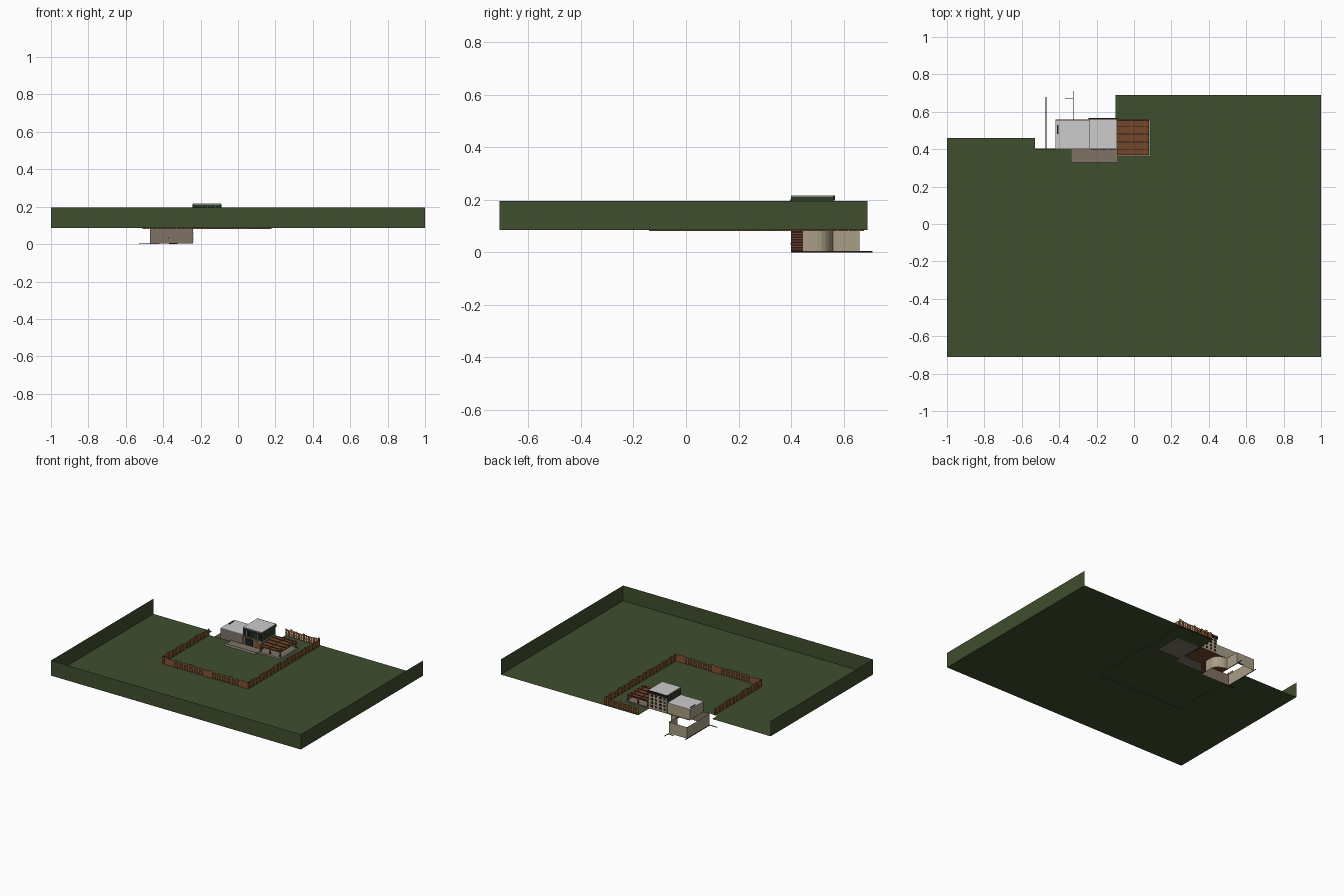
import bpy, bmesh, math, random

if "Cube" in bpy.data.objects:
    bpy.data.objects.remove(bpy.data.objects["Cube"])
random.seed(4)

def mat(name, r, g, b):
    m = bpy.data.materials.new(name)
    lin = lambda c: ((c / 255 + 0.055) / 1.055) ** 2.4
    m.diffuse_color = (lin(r), lin(g), lin(b), 1)
    m.use_nodes = True
    m.node_tree.nodes["Principled BSDF"].inputs["Base Color"].default_value = m.diffuse_color
    return m

LAWN = mat("lawn green", 62, 78, 46)
CLAD = mat("dark green cladding", 48, 60, 38)
ROOF = mat("roof grey", 204, 204, 204)
TAUPE = mat("taupe render", 126, 114, 102)
BEIGE = mat("beige render", 168, 158, 134)
WOOD = mat("pergola wood", 114, 70, 42)
FENCE = mat("fence wood", 134, 82, 48)
DARK = mat("dark brown", 44, 24, 24)
GLASS = mat("dark glass", 30, 34, 34)
TRIM = mat("pale trim", 176, 170, 160)

def finish(name, bm, m):
    me = bpy.data.meshes.new(name)
    bm.to_mesh(me)
    bm.free()
    me.materials.append(m)
    ob = bpy.data.objects.new(name, me)
    bpy.context.collection.objects.link(ob)
    return ob

def quads(name, faces, m):
    bm = bmesh.new()
    for f in faces:
        bm.faces.new([bm.verts.new(p) for p in f])
    return finish(name, bm, m)

def boxes(name, items, m):
    """Each item is x0, x1, y0, y1, z0, z1."""
    bm = bmesh.new()
    for x0, x1, y0, y1, z0, z1 in items:
        vs = bmesh.ops.create_cube(bm, size=1)["verts"]
        for v in vs:
            v.co = (x1 if v.co.x > 0 else x0, y1 if v.co.y > 0 else y0, z1 if v.co.z > 0 else z0)
    return finish(name, bm, m)

def wall(p, q, z0, z1):
    return [(*p, z0), (*q, z0), (*q, z1), (*p, z1)]

def strip(name, pts, z0, z1, m):
    return quads(name, [wall(p, q, z0, z1) for p, q in zip(pts, pts[1:])], m)

G = 0.085
# lawn with a notch behind the house, and its three boundary walls
quads("lawn", [[(-1, -.71, G), (1, -.71, G), (1, .40, G), (-1, .40, G)],
               [(-1, .40, G), (-.53, .40, G), (-.53, .46, G), (-1, .46, G)],
               [(-.10, .40, G), (1, .40, G), (1, .69, G), (-.10, .69, G)]], LAWN)
strip("boundary_wall", [(-1, .46), (-1, -.71), (1, -.71), (1, .69)], G, .195, LAWN)

# picket fence following the garden edge
path = [(-.51, .40), (-.51, -.14), (.18, -.14), (.18, .68), (-.10, .68)]
pickets = []
for (ax, ay), (bx, by) in zip(path, path[1:]):
    length = math.hypot(bx - ax, by - ay)
    n = round(length / .02)
    for i in range(n):
        s, e = i / n, (i + .85) / n
        p = (ax + (bx - ax) * s, ay + (by - ay) * s)
        q = (ax + (bx - ax) * e, ay + (by - ay) * e)
        pickets.append(wall(p, q, .081, .137 + random.uniform(-.006, .006)))
quads("fence_pickets", pickets, FENCE)
for h in (.10, .125):
    strip("fence_rail", path, h, h + .006, FENCE)

# lower courtyard walls, open above and below
arc = [(-.325 + .085 * math.cos(t * math.pi / 12), .50 + .06 * math.sin(t * math.pi / 12)) for t in range(7)]
strip("lower_front_wall", [(-.47, .40), (-.24, .40)], 0.003, G, TAUPE)
strip("courtyard_wall", [(-.24, .445)] + arc + [(-.325, .66), (-.47, .66), (-.47, .40)], 0.003, G, BEIGE)
strip("garage_door", [(-.24, .40), (-.24, .445)], 0.003, G, DARK)
boxes("garage_door_slats", [(-.24, -.237, .40, .445, z / 100, z / 100 + .004) for z in range(1, 8)], WOOD)
boxes("front_wall_lamp", [(-.375, -.37, .397, .40, .03, .035)], DARK)

# thin ground kerbs
boxes("kerbs", [(-.472, -.469, .40, .68, 0, .004), (-.327, -.324, .56, .71, 0, .004),
                (-.37, -.325, .669, .672, 0, .004), (-.53, -.42, .399, .403, 0, .004)], DARK)

# left wing of the house
strip("left_wing_front", [(-.42, .40), (-.24, .40)], G, .158, TAUPE)
strip("left_wing_walls", [(-.24, .555), (-.42, .555), (-.42, .40)], G, .158, BEIGE)
boxes("left_wing_roof", [(-.42, -.24, .40, .555, .156, .161)], ROOF)
quads("house_floor", [[(-.42, .40, .083), (-.10, .40, .083), (-.10, .56, .083), (-.42, .56, .083)]], WOOD)
boxes("roof_vent", [(-.411, -.405, .48, .53, .161, .165)], DARK)

# two storey main block
strip("ground_storey_sides", [(-.24, .405), (-.09, .405), (-.09, .56)], G, .15, TAUPE)
strip("back_wall", [(-.09, .56), (-.24, .56)], G, .212, BEIGE)
strip("upper_storey_cladding", [(-.24, .56), (-.24, .40), (-.09, .40), (-.09, .56)], .15, .212, CLAD)
quads("upper_storey_soffit", [[(-.24, .40, .15), (-.09, .40, .15), (-.09, .41, .15), (-.24, .41, .15)]], CLAD)
boxes("main_roof", [(-.24, -.09, .40, .56, .211, .216)], ROOF)
boxes("back_gutter", [(-.243, -.087, .56, .567, .196, .215)], DARK)

# windows and doors
boxes("upper_windows", [(-.23 + i * .046, -.192 + i * .046, .397, .40, .163, .2) for i in range(3)], GLASS)
boxes("window_bars", [(-.212 + i * .046, -.21 + i * .046, .3955, .397, .163, .2) for i in range(3)], TRIM)
boxes("ground_windows", [(-.225, -.165, .402, .405, .092, .142)], GLASS)
boxes("front_door", [(-.15, -.115, .402, .405, G, .14)], FENCE)
boxes("side_door", [(-.09, -.087, .43, .53, G, .125)], GLASS)
boxes("back_windows", [(-.228 + i * .034, -.212 + i * .034, .56, .562, z, z + .014)
                       for i in range(4) for z in (.10, .125, .15, .175)], DARK)

# front terrace with pale edging
boxes("terrace", [(-.335, -.09, .33, .405, .081, .093)], TAUPE)
boxes("terrace_edging", [(-.337, -.09, .328, .332, .081, .099), (-.337, -.333, .33, .40, .081, .099)], TRIM)

# side patio and pergola
boxes("patio", [(-.09, .085, .362, .56, .08, .092)], TAUPE)
boxes("patio_edging", [(-.09, .087, .36, .364, .081, .095), (.083, .087, .36, .56, .081, .095)], TRIM)
boxes("pergola_roof", [(-.09, .08, .37, .56, .127, .134)], WOOD)
boxes("pergola_slats", [(-.09, .08, y, y + .004, .134, .137) for y in (.395, .437, .479, .521, .552)], DARK)
boxes("pergola_beams", [(x, x + .004, .37, .56, .134, .138) for x in (-.017, .055)], FENCE)
boxes("pergola_posts", [(x, x + .008, y, y + .008, .09, .13)
                        for x in (-.085, -.01, .07) for y in (.372, .55)], WOOD)
